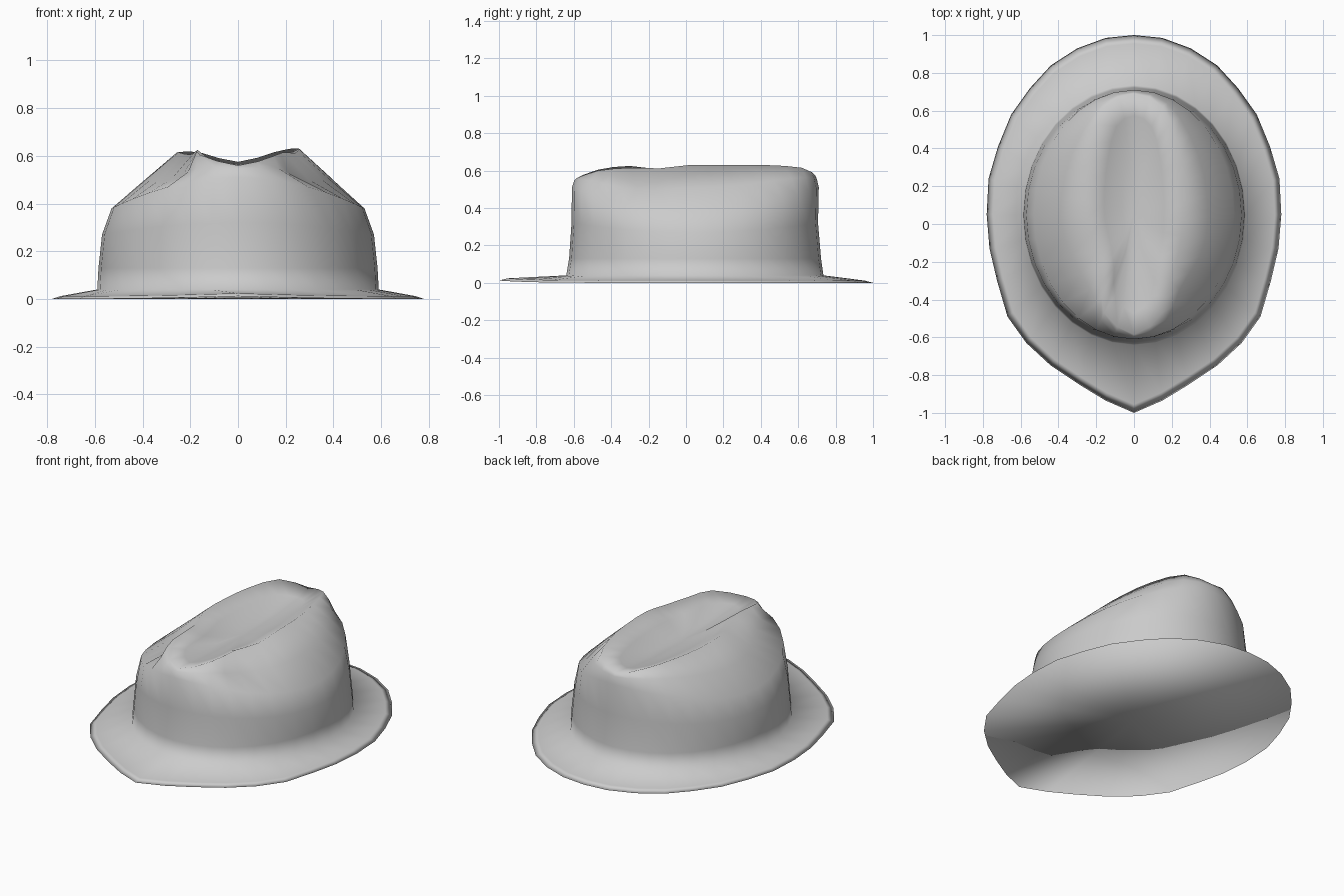
import bpy, bmesh
from math import sin, cos, pi, exp
from mathutils import Vector

if "Cube" in bpy.data.objects:
    bpy.data.objects.remove(bpy.data.objects["Cube"])

N = 32          # segments round the hat; index 0 is the back, 16 the front
H = N // 2

# Half outline of the brim, back to pointed front (x, y)
BRIM = [(0, 1), (.15, .985), (.3, .93), (.44, .84), (.55, .72), (.65, .58),
        (.72, .41), (.77, .24), (.78, .05), (.765, -.13), (.725, -.3),
        (.67, -.49), (.57, -.63), (.44, -.75), (.29, -.85), (.15, -.935), (0, -1)]

# Uneven ridge around the crown dent, one point per two segments (x, y, z)
RIDGE = [(0, .69, .575), (.15, .62, .615), (.22, .42, .63), (.25, .22, .63),
         (.255, .02, .63), (.24, -.14, .612), (.19, -.30, .615), (.15, -.47, .60),
         (0, -.585, .56),
         (-.16, -.47, .605), (-.17, -.30, .625), (-.20, -.14, .605), (-.25, .03, .615),
         (-.25, .22, .615), (-.22, .42, .618), (-.15, .62, .612)]


def mirrored(k):
    """Half-profile index and side sign for segment k."""
    return (k, 1) if k <= H else (N - k, -1)


def brim_ring(scale, lift):
    pts = []
    for k in range(N):
        i, side = mirrored(k)
        x, y = BRIM[i]
        pts.append(Vector((side * x * scale, y * scale, lift + .012 * max(0, -y) ** 6)))
    return pts


def oval_ring(half_x, back, front, z_side, z_end):
    pts = []
    for k in range(N):
        t = 2 * pi * k / N
        y = (back + front) / 2 + (back - front) / 2 * cos(t)
        pts.append(Vector((half_x * sin(t), y, z_side + (z_end - z_side) * cos(t) ** 2)))
    return pts


def ridge_ring():
    """Smoothly interpolated ridge."""
    p = [Vector(v) for v in RIDGE]
    n, pts = len(p), []
    for i in range(n):
        pts.append(p[i])
        pts.append((9 * (p[i] + p[(i + 1) % n]) - p[i - 1] - p[(i + 2) % n]) / 16)
    return pts


# Crown slope between shoulder and ridge, with a pinch at each front side
shoulder = oval_ring(.53, .71, -.61, .38, .51)
ridge = ridge_ring()
slope = []
for k in range(N):
    v = (shoulder[k] + ridge[k]) / 2
    pinch = exp(-((mirrored(k)[0] - 12) / 1.8) ** 2)
    v.x *= 1 - .14 * pinch
    v.y *= 1 - .04 * pinch
    v.z += .012 * abs(cos(2 * pi * k / N)) - .03 * pinch
    slope.append(v)

# Dent inside the ridge
dent = [Vector((v.x * .62, .04 + (v.y - .04) * .82, v.z * .35 + .55 * .65)) for v in ridge]
floor = [Vector((v.x * .25, .06 + (v.y - .06) * .45, .535)) for v in ridge]

rings = [
    brim_ring(1, 0), brim_ring(.955, .012),
    oval_ring(.59, .735, -.64, .04, .04),
    oval_ring(.585, .722, -.625, .13, .13),
    oval_ring(.57, .706, -.612, .27, .32),
    shoulder, slope, ridge, dent, floor,
]

# Skin the rings into one closed hat
bm = bmesh.new()
loops = [[bm.verts.new(p) for p in ring] for ring in rings]
for a, b in zip(loops, loops[1:]):
    for k in range(N):
        j = (k + 1) % N
        bm.faces.new((a[k], a[j], b[j], b[k]))
for loop, centre in ((loops[0], (0, 0, 0)), (loops[-1], (0, .06, .53))):
    c = bm.verts.new(centre)
    for k in range(N):
        bm.faces.new((loop[k], loop[(k + 1) % N], c))
bmesh.ops.recalc_face_normals(bm, faces=bm.faces)
for f in bm.faces:
    f.smooth = True
mesh = bpy.data.meshes.new("felt_hat")
bm.to_mesh(mesh)
bm.free()
hat = bpy.data.objects.new("felt_hat", mesh)
bpy.context.collection.objects.link(hat)
